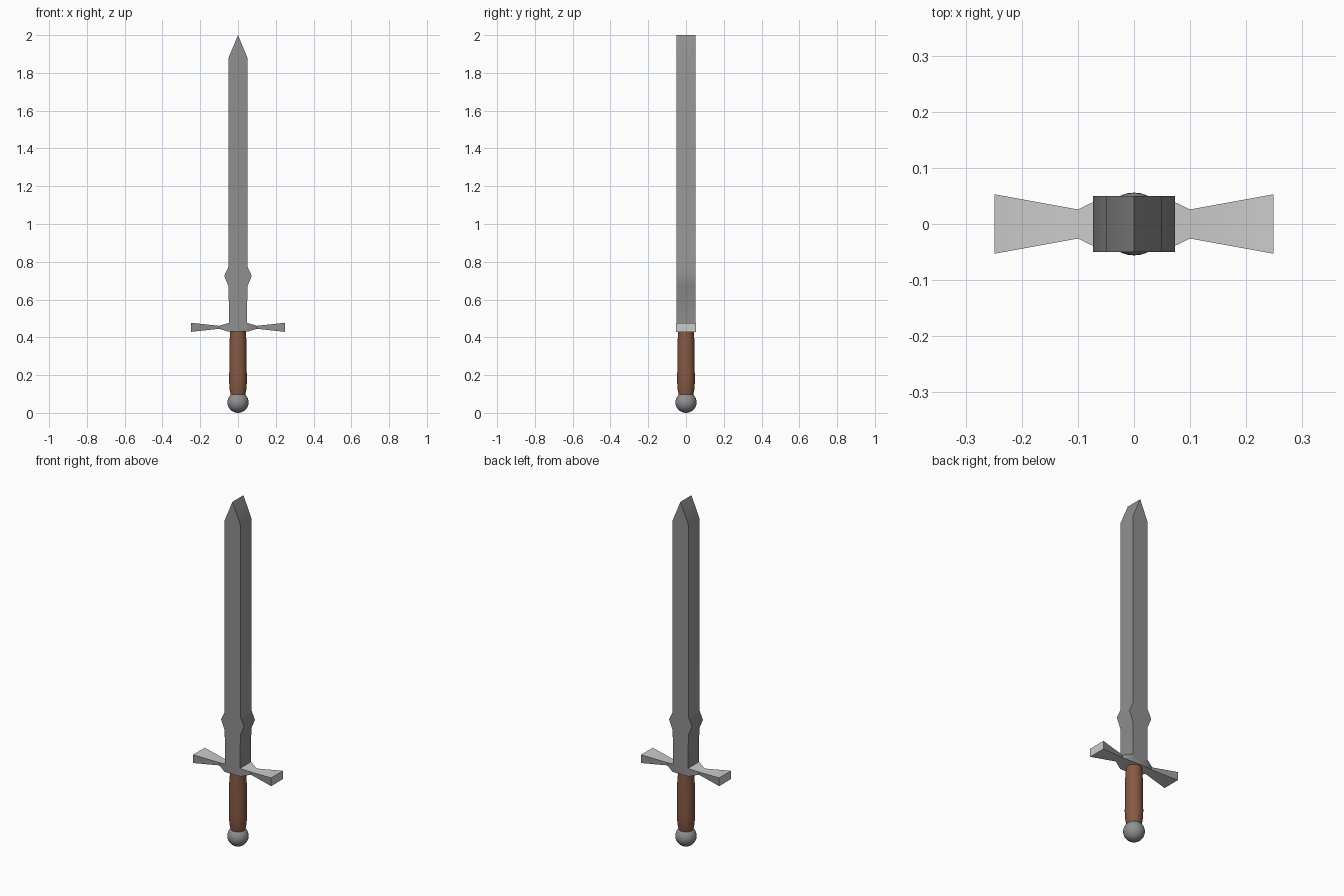
import bpy, bmesh
from math import cos, sin, pi

if "Cube" in bpy.data.objects:
    bpy.data.objects.remove(bpy.data.objects["Cube"])


def material(name, color):
    mat = bpy.data.materials.new(name)
    mat.diffuse_color = color
    mat.use_nodes = True
    mat.node_tree.nodes["Principled BSDF"].inputs["Base Color"].default_value = mat.diffuse_color
    return mat


steel = material("dark_steel", (0.28, 0.28, 0.28, 1))
bright = material("light_steel", (0.55, 0.55, 0.55, 1))
brown = material("brown_leather", (0.24, 0.1, 0.055, 1))


def make_object(name, bm, *mats, angle=0.6):
    bmesh.ops.recalc_face_normals(bm, faces=bm.faces[:])
    mesh = bpy.data.meshes.new(name)
    bm.to_mesh(mesh)
    bm.free()
    obj = bpy.data.objects.new(name, mesh)
    bpy.context.collection.objects.link(obj)
    for mat in mats:
        mesh.materials.append(mat)
    bpy.ops.object.select_all(action='DESELECT')
    obj.select_set(True)
    bpy.context.view_layer.objects.active = obj
    bpy.ops.object.shade_smooth_by_angle(angle=angle)
    return obj


def loft(bm, rings):
    """Bridge successive rings of points and cap both ends."""
    loops = [[bm.verts.new(p) for p in ring] for ring in rings]
    n = len(loops[0])
    for a, b in zip(loops, loops[1:]):
        for i in range(n):
            j = (i + 1) % n
            bm.faces.new((a[i], a[j], b[j], b[i]))
    bm.faces.new(loops[0])
    bm.faces.new(loops[-1])


# Blade: constant-depth slab with a side flare and a ridge-shaped tip
half = [(0.047, 0.45), (0.05, 0.67), (0.073, 0.725), (0.05, 0.775), (0.05, 1.88)]
outline = half + [(0, 2.0)] + [(-x, z) for x, z in reversed(half)]
bm = bmesh.new()
loft(bm, [[(x, y, z) for x, z in outline] for y in (-0.05, 0.05)])
make_object("blade", bm, steel, angle=0.9)

# Crossguard: square bar with pinched arms and flared ends, darker front and back
arm = [(0.05, 0.05, 0.023), (0.1, 0.026, 0.008), (0.249, 0.053, 0.024)]
sections = [(-x, y, z) for x, y, z in reversed(arm)] + arm
zc = 0.453
bm = bmesh.new()
loft(bm, [[(x, -y, zc - z), (x, y, zc - z), (x, y, zc + z), (x, -y, zc + z)]
          for x, y, z in sections])
bm.normal_update()
for face in bm.faces:
    face.material_index = 0 if abs(face.normal.y) > 0.6 else 1
make_object("crossguard", bm, steel, bright)

# Grip: turned brown handle
profile = [(0.038, 0.09), (0.045, 0.13), (0.048, 0.18), (0.046, 0.22),
           (0.046, 0.36), (0.042, 0.42), (0.042, 0.44)]
bm = bmesh.new()
loft(bm, [[(r * cos(2 * pi * i / 32), r * sin(2 * pi * i / 32), z)
           for i in range(32)] for r, z in profile])
make_object("grip", bm, brown)

# Pommel: round ball
bm = bmesh.new()
bmesh.ops.create_uvsphere(bm, u_segments=32, v_segments=16, radius=0.056)
bmesh.ops.translate(bm, verts=bm.verts[:], vec=(0, 0, 0.056))
make_object("pommel", bm, steel)
